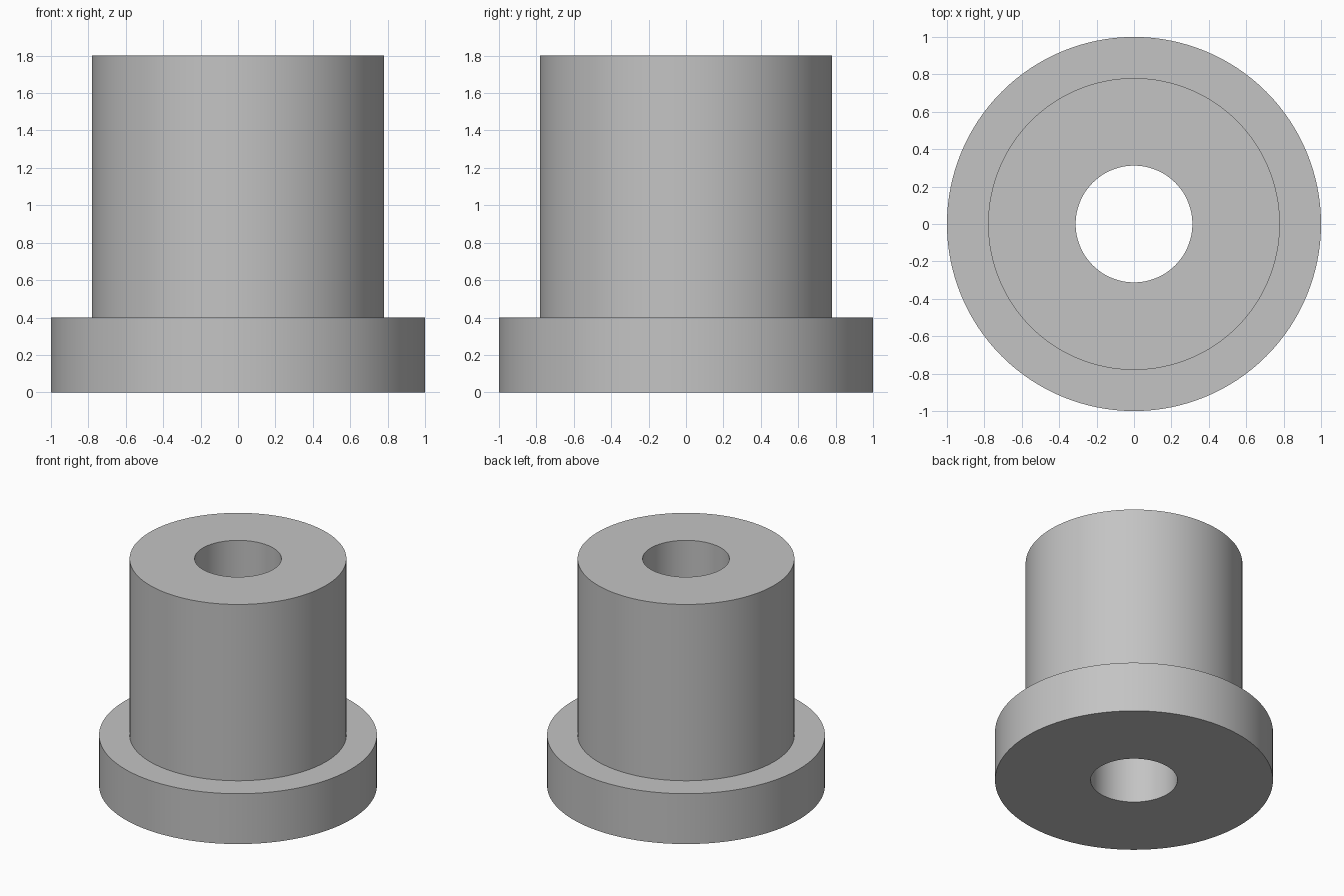
import bpy
import bmesh
import math
from mathutils import Vector

SEGMENTS = 128
BORE_R, BODY_R, FLANGE_R = 0.312, 0.78, 1.0
FLANGE_TOP, BODY_TOP = 0.4, 1.8

cube = bpy.data.objects.get("Cube")
if cube:
    bpy.data.objects.remove(cube, do_unlink=True)


def make_material(name, rgb):
    mat = bpy.data.materials.new(name)
    mat.use_nodes = True
    color = (*rgb, 1.0)
    mat.diffuse_color = color
    mat.node_tree.nodes["Principled BSDF"].inputs["Base Color"].default_value = color
    return mat


def lathe(name, profile, mat):
    """Revolve a closed (radius, height) profile around the z axis."""
    bm = bmesh.new()
    verts = [bm.verts.new((r, 0, z)) for r, z in profile]
    edges = [bm.edges.new((v, verts[(i + 1) % len(verts)])) for i, v in enumerate(verts)]
    bmesh.ops.spin(bm, geom=verts + edges, cent=Vector(), axis=Vector((0, 0, 1)),
                   angle=math.tau, steps=SEGMENTS, use_merge=False)
    bmesh.ops.remove_doubles(bm, verts=bm.verts, dist=0.0001)
    bmesh.ops.recalc_face_normals(bm, faces=bm.faces)
    mesh = bpy.data.meshes.new(name)
    bm.to_mesh(mesh)
    bm.free()
    mesh.materials.append(mat)
    obj = bpy.data.objects.new(name, mesh)
    bpy.context.collection.objects.link(obj)
    bpy.ops.object.select_all(action="DESELECT")
    obj.select_set(True)
    bpy.context.view_layer.objects.active = obj
    bpy.ops.object.shade_smooth_by_angle(angle=math.radians(30))
    return obj


# Flanged sleeve with a straight bore right through
grey = make_material("plain grey", (0.55, 0.55, 0.55))
lathe("flanged_bushing", [
    (BORE_R, 0), (FLANGE_R, 0), (FLANGE_R, FLANGE_TOP),
    (BODY_R, FLANGE_TOP), (BODY_R, BODY_TOP), (BORE_R, BODY_TOP),
], grey)
